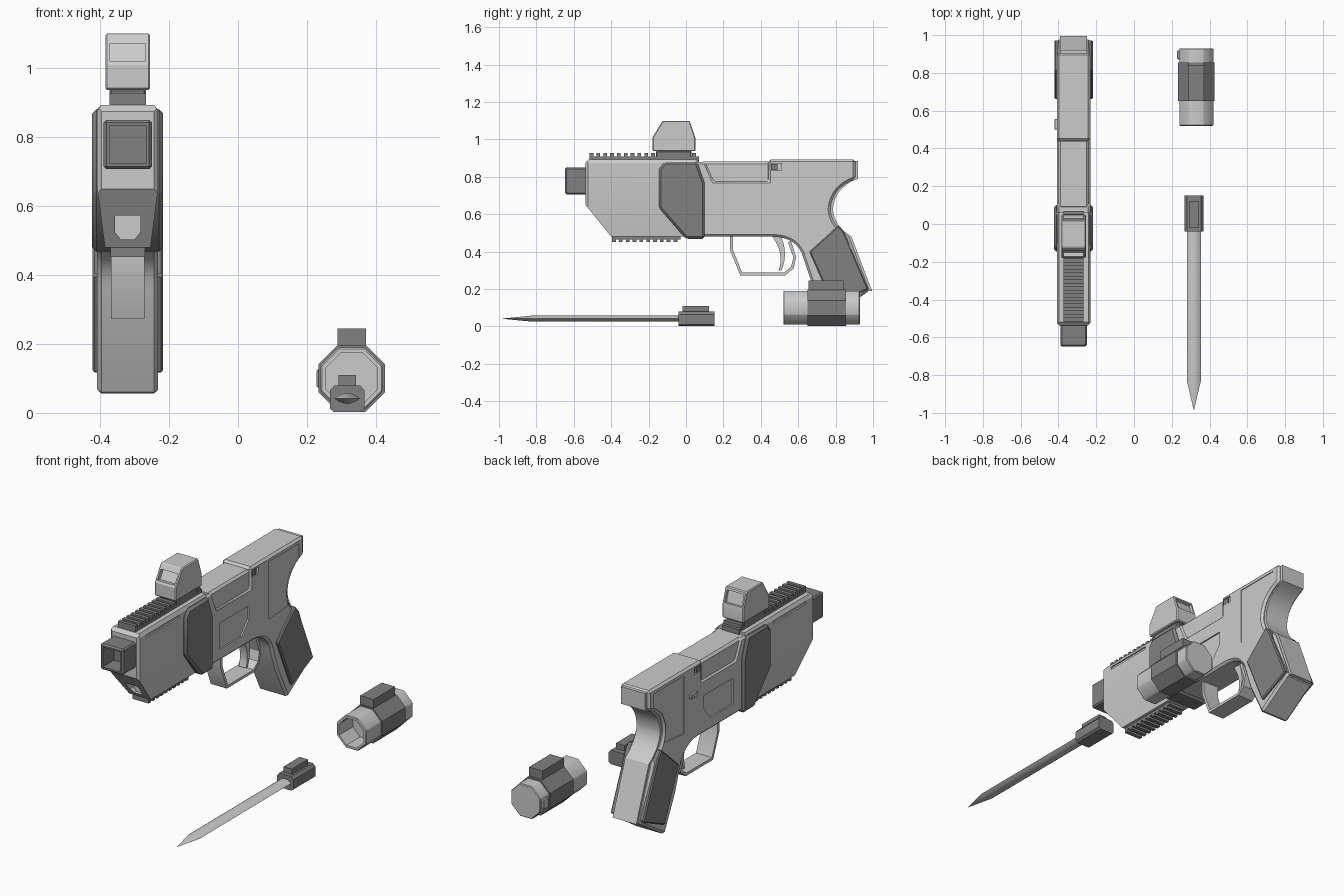
import bpy, bmesh, math
from mathutils import Vector

if "Cube" in bpy.data.objects:
    bpy.data.objects.remove(bpy.data.objects["Cube"])

GX = -0.32                                   # centre line of the main body
dark = bpy.data.materials.new("dark_grey")
dark.diffuse_color = (0.22, 0.22, 0.22, 1)
dark.use_nodes = True
dark.node_tree.nodes["Principled BSDF"].inputs["Base Color"].default_value = dark.diffuse_color


def bake(ob):
    dg = bpy.context.evaluated_depsgraph_get()
    me = bpy.data.meshes.new_from_object(ob.evaluated_get(dg))
    ob.modifiers.clear()
    ob.data = me


def prism(name, pts, a, b, axis='x', bevel=0, cx=GX, mat=None):
    """Extrude a profile: axis x takes (y, z) points, axis y takes (x, z)."""
    bm = bmesh.new()

    def pos(p, t):
        return (cx + t, p[0], p[1]) if axis == 'x' else (cx + p[0], t, p[1])
    lo = [bm.verts.new(pos(p, a)) for p in pts]
    hi = [bm.verts.new(pos(p, b)) for p in pts]
    bm.faces.new(lo)
    bm.faces.new(hi[::-1])
    for i in range(len(pts)):
        j = (i + 1) % len(pts)
        bm.faces.new((lo[i], hi[i], hi[j], lo[j]))
    bmesh.ops.recalc_face_normals(bm, faces=bm.faces[:])
    me = bpy.data.meshes.new(name)
    bm.to_mesh(me)
    bm.free()
    ob = bpy.data.objects.new(name, me)
    bpy.context.collection.objects.link(ob)
    if mat:
        me.materials.append(mat)
    if bevel:
        m = ob.modifiers.new("bevel", 'BEVEL')
        m.width, m.segments, m.limit_method = bevel, 1, 'ANGLE'
        m.angle_limit = math.radians(40)
        bake(ob)
    return ob


def cut(ob, pts, a, b, axis='x', cx=GX):
    c = prism("cutter", pts, a, b, axis, cx=cx)
    c.hide_render = True
    m = ob.modifiers.new("cut", 'BOOLEAN')
    m.operation, m.object, m.solver = 'DIFFERENCE', c, 'EXACT'
    bake(ob)
    bpy.data.objects.remove(c)


def cut_sides(ob, pts, half, depth):
    cut(ob, pts, half - depth, half + 0.05)
    cut(ob, pts, -half - 0.05, -half + depth)


def rect(u0, u1, v0, v1):
    return [(u0, v0), (u1, v0), (u1, v1), (u0, v1)]


def curve(p0, p1, p2, n=8):
    return [tuple(Vector(p0) * (1 - t) ** 2 + Vector(p1) * 2 * t * (1 - t) + Vector(p2) * t * t)
            for t in (i / n for i in range(n + 1))]


def octagon(r, cz):
    R = r / math.cos(math.pi / 8)
    return [(R * math.cos(math.pi / 8 + i * math.pi / 4),
             cz + R * math.sin(math.pi / 8 + i * math.pi / 4)) for i in range(8)]


def back(d, top=0.893):
    """Rear outline of body and grip, moved forward by d."""
    pts = [(0.92, top)] + curve((0.92, 0.79), (0.795, 0.745), (0.786, 0.63)) \
        + curve((0.786, 0.63), (0.785, 0.565), (0.85, 0.505))[1:] + [(0.885, 0.48), (0.995, 0.19)]
    return [(y - d, z) for y, z in pts]


# Receiver with grip, stepped top and recessed side panels
W = 0.0885
grip_front = curve((0.46, 0.48), (0.60, 0.48), (0.63, 0.36)) + [(0.668, 0.245), (0.765, 0.05)]
outline = [(0.0, 0.48), (0.0, 0.88), (0.105, 0.88), (0.15, 0.78), (0.44, 0.78), (0.44, 0.893)] \
    + back(0.014) + grip_front[::-1]
receiver = prism("receiver_and_grip", outline, -W, W, bevel=0.012)
cut_sides(receiver, [(0.17, 0.69), (0.425, 0.69), (0.425, 0.615), (0.365, 0.545), (0.17, 0.545)], W, 0.008)
cut_sides(receiver, [(0.6, 0.865), (0.865, 0.865), (0.865, 0.79), (0.79, 0.735), (0.755, 0.65),
                     (0.77, 0.56), (0.6, 0.545)], W, 0.004)
cut_sides(receiver, rect(0.45, 0.51, 0.835, 0.872), W, 0.012)
prism("receiver_top_slide", [(0.08, 0.76), (0.08, 0.882), (0.45, 0.882), (0.45, 0.76)], -0.08, 0.08, bevel=0.012)
prism("backstrap", back(0, 0.885) + back(0.05, 0.885)[::-1], -0.072, 0.072)
for s in (-1, 1):
    prism("grip_panel", [(0.815, 0.54), (0.66, 0.40), (0.785, 0.115), (0.975, 0.2), (0.845, 0.505)],
          s * 0.07, s * 0.102, bevel=0.006, mat=dark)
    prism("side_pin", rect(0.455, 0.49, 0.838, 0.868), s * 0.06, s * 0.086, mat=dark)
prism("selector_lever", rect(0.5, 0.555, 0.72, 0.745), -0.102, -0.08, bevel=0.003)

# Fore end: tapered cross-section with a sloping nose
half = [(0.078, 0.893), (W, 0.875), (W, 0.65), (0.066, 0.48)]
fore = prism("fore_end", half + [(-x, z) for x, z in half[::-1]], -0.537, 0.06, 'y')
bm = bmesh.new()
bm.from_mesh(fore.data)
for p, n in (((0, -0.537, 0.65), (0, -0.17, -0.137)), ((0, -0.537, 0.875), (0, -1, 1)),
             ((GX + 0.076, -0.537, 0.7), (1, -1, 0)), ((GX - 0.076, -0.537, 0.7), (-1, -1, 0))):
    r = bmesh.ops.bisect_plane(bm, geom=bm.verts[:] + bm.edges[:] + bm.faces[:], plane_co=p,
                               plane_no=Vector(n).normalized(), clear_outer=True)
    bmesh.ops.contextual_create(bm, geom=[e for e in r["geom_cut"] if isinstance(e, bmesh.types.BMEdge)])
bmesh.ops.recalc_face_normals(bm, faces=bm.faces[:])
bm.to_mesh(fore.data)
bm.free()
cut_sides(fore, rect(-0.465, -0.18, 0.855, 0.87), W, 0.008)
cut(fore, [(-0.037, 0.573), (0.037, 0.573), (0.037, 0.525), (0.02, 0.503), (-0.02, 0.503), (-0.037, 0.525)],
    -0.6, -0.40, 'y')
prism("fore_band", [(-0.145, 0.84), (-0.115, 0.88), (0.06, 0.88), (0.1, 0.765), (0.1, 0.468),
                    (0.0, 0.468), (-0.145, 0.635)], -0.103, 0.103, bevel=0.012, mat=dark)

# Hollow square muzzle
muzzle = prism("muzzle", rect(-0.07, 0.07, 0.707, 0.85), -0.648, -0.5, 'y', bevel=0.008, mat=dark)
cut(muzzle, rect(-0.053, 0.053, 0.724, 0.834), -0.7, -0.55, 'y')

# Toothed rails above and below
for name, y0, n, base, tooth, hw in (("top_rail", -0.515, 16, (0.88, 0.908), (0.9, 0.927), 0.053),
                                     ("bottom_rail", -0.395, 10, (0.466, 0.49), (0.452, 0.47), 0.05)):
    prism(name, rect(y0, y0 + n * 0.0365, *base), -hw, hw, mat=dark)
    t = prism(name + "_teeth", rect(y0, y0 + 0.02, *tooth), -hw, hw, mat=dark)
    m = t.modifiers.new("array", 'ARRAY')
    m.count, m.use_relative_offset, m.use_constant_offset = n, False, True
    m.constant_offset_displace = (0, 0.0365, 0)
    bake(t)

# Sight with recessed front and rear windows
prism("sight_mount", rect(-0.16, 0.03, 0.9, 0.94), -0.053, 0.053, bevel=0.006, mat=dark)
sight = prism("sight", [(-0.18, 0.937), (-0.18, 1.01), (-0.125, 1.1), (0.02, 1.1), (0.05, 1.01), (0.05, 0.937)],
              -0.065, 0.065, bevel=0.005)
cut(sight, [(-0.18, 1.022), (-0.13, 1.1 - 0.012), (-0.11, 1.08), (-0.15, 1.018)], -0.052, 0.052)
cut(sight, [(0.055, 1.022), (0.033, 1.087), (0.01, 1.08), (0.028, 1.018)], -0.052, 0.052)

# Trigger guard and trigger
guard = [(0.235, 0.49), (0.235, 0.41), (0.29, 0.273), (0.53, 0.273), (0.575, 0.31), (0.59, 0.37), (0.56, 0.46)]
inner = [(0.545, 0.45), (0.574, 0.37), (0.562, 0.32), (0.524, 0.288), (0.3, 0.288), (0.25, 0.413), (0.25, 0.49)]
prism("trigger_guard", guard + inner, -0.049, 0.049)
prism("trigger", curve((0.455, 0.49), (0.53, 0.39), (0.495, 0.3)) + curve((0.51, 0.298), (0.55, 0.39), (0.505, 0.49)),
      -0.022, 0.022)

# Separate octagonal lamp unit
LX = 0.33
lamp = prism("lamp_body", octagon(0.09, 0.1), 0.52, 0.93, 'y', bevel=0.004, cx=LX)
cut(lamp, octagon(0.075, 0.1), 0.4, 0.64, 'y', cx=LX)
prism("lamp_band", octagon(0.097, 0.1), 0.65, 0.855, 'y', cx=LX, mat=dark).data
cut(bpy.data.objects["lamp_band"], octagon(0.08, 0.1), 0.6, 0.9, 'y', cx=LX)
prism("lamp_mount", rect(0.655, 0.842, 0.18, 0.245), -0.041, 0.041, cx=LX, mat=dark)
prism("lamp_button", rect(0.872, 0.918, 0.073, 0.127), -0.102, -0.08, cx=LX, bevel=0.004)

# Separate blade: lens section drawn out to a point
BX, CZ = 0.317, 0.042
handle = [(0.05, 0.012), (0.05, 0.065), (0.037, 0.08)]
prism("blade_handle", [(0.038, 0.002)] + handle + [(-x, z) for x, z in handle[::-1]] + [(-0.038, 0.002)],
      -0.04, 0.152, 'y', cx=BX, mat=dark)
prism("blade_lug", rect(-0.018, 0.122, 0.07, 0.11), -0.026, 0.026, cx=BX, mat=dark)
lens = curve((0.037, CZ), (0, CZ + 0.031), (-0.037, CZ), 6) + curve((-0.037, CZ), (0, CZ - 0.031), (0.037, CZ), 6)[1:-1]
blade = prism("blade", lens, -0.83, -0.02, 'y', cx=BX)
bm = bmesh.new()
bm.from_mesh(blade.data)
end = min(bm.faces, key=lambda f: f.calc_center_median().y)
tip = bmesh.ops.poke(bm, faces=[end])["verts"][0]
tip.co = (BX, -0.988, CZ)
bm.to_mesh(blade.data)
bm.free()

# Smooth curved surfaces, keep hard edges
bpy.ops.object.select_all(action='SELECT')
bpy.context.view_layer.objects.active = receiver
bpy.ops.object.shade_smooth_by_angle(angle=math.radians(28))
